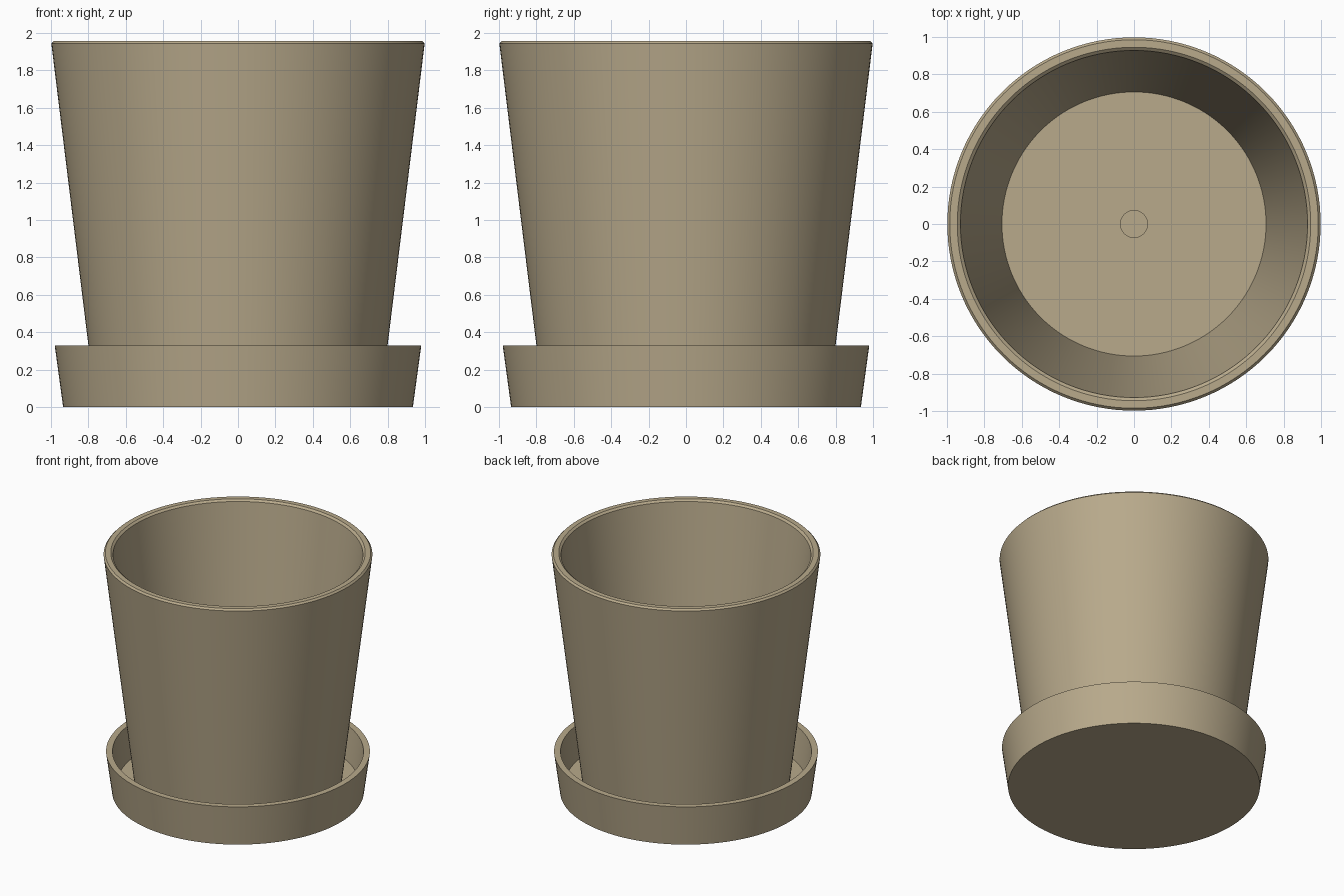
import bpy, bmesh, math

if "Cube" in bpy.data.objects:
    bpy.data.objects.remove(bpy.data.objects["Cube"])

SIDES = 128

clay = bpy.data.materials.new("beige_clay")
clay.diffuse_color = (0.48, 0.40, 0.26, 1.0)
clay.use_nodes = True
clay.node_tree.nodes["Principled BSDF"].inputs["Base Color"].default_value = clay.diffuse_color


def lathe(name, profile, closed=False):
    """Spin an (r, z) profile round the z axis; r = 0 points become poles."""
    bm = bmesh.new()
    verts = [bm.verts.new((r, 0, z)) for r, z in profile]
    edges = [bm.edges.new(p) for p in zip(verts, verts[1:])]
    if closed:
        edges.append(bm.edges.new((verts[-1], verts[0])))
    bmesh.ops.spin(bm, geom=verts + edges, cent=(0, 0, 0), axis=(0, 0, 1),
                   angle=math.tau, steps=SIDES, use_duplicate=False)
    bmesh.ops.remove_doubles(bm, verts=bm.verts[:], dist=1e-4)
    bmesh.ops.recalc_face_normals(bm, faces=bm.faces[:])
    mesh = bpy.data.meshes.new(name)
    bm.to_mesh(mesh)
    bm.free()
    mesh.materials.append(clay)
    ob = bpy.data.objects.new(name, mesh)
    bpy.context.collection.objects.link(ob)
    bpy.ops.object.select_all(action='DESELECT')
    ob.select_set(True)
    bpy.context.view_layer.objects.active = ob
    bpy.ops.object.shade_smooth_by_angle(angle=math.radians(25))
    return ob


# Saucer: solid dish with a flared wall
lathe("saucer", [(0, 0), (0.935, 0), (0.98, 0.33), (0.932, 0.33),
                 (0.897, 0.07), (0, 0.07)])

# Pot: tapered wall, chamfered rim, floor with a round drain hole
lathe("pot", [(0.072, 0.07), (0.768, 0.07), (0.998, 1.943), (0.985, 1.957),
              (0.945, 1.957), (0.928, 1.943), (0.706, 0.14), (0.072, 0.14)],
      closed=True)
